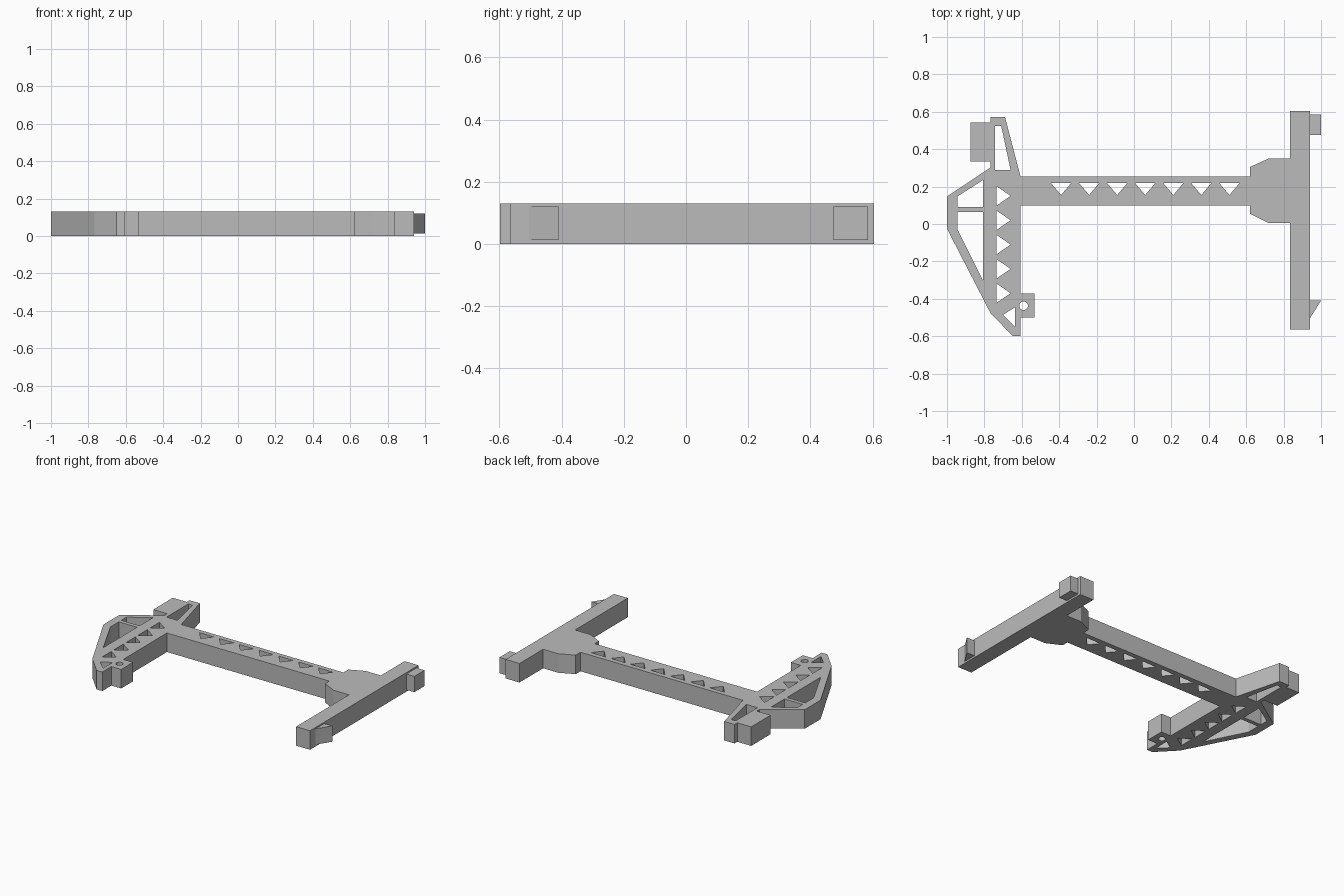
import bpy, bmesh, math

cube = bpy.data.objects.get("Cube")
if cube:
    bpy.data.objects.remove(cube, do_unlink=True)

HEIGHT = 0.13

grey = bpy.data.materials.new("plain_grey")
grey.use_nodes = True
grey.diffuse_color = (0.5, 0.5, 0.5, 1)
grey.node_tree.nodes["Principled BSDF"].inputs["Base Color"].default_value = (0.5, 0.5, 0.5, 1)


def plate(name, outline, holes=(), z0=0.0, z1=HEIGHT):
    """Extrude a flat outline with through holes into a solid plate."""
    curve = bpy.data.curves.new(name, 'CURVE')
    curve.dimensions = '2D'
    curve.fill_mode = 'BOTH'
    curve.extrude = (z1 - z0) / 2
    for loop in [outline, *holes]:
        spline = curve.splines.new('POLY')
        spline.points.add(len(loop) - 1)
        for point, (x, y) in zip(spline.points, loop):
            point.co = (x, y, 0, 1)
        spline.use_cyclic_u = True
    temp = bpy.data.objects.new(name + "_profile", curve)
    bpy.context.collection.objects.link(temp)
    graph = bpy.context.evaluated_depsgraph_get()
    mesh = bpy.data.meshes.new_from_object(temp.evaluated_get(graph))
    bpy.data.objects.remove(temp, do_unlink=True)
    bpy.data.curves.remove(curve)

    bm = bmesh.new()
    bm.from_mesh(mesh)
    bmesh.ops.remove_doubles(bm, verts=bm.verts, dist=0.0001)
    bmesh.ops.translate(bm, verts=bm.verts, vec=(0, 0, (z0 + z1) / 2))
    bmesh.ops.recalc_face_normals(bm, faces=bm.faces)
    for face in bm.faces:
        face.smooth = False
    bm.to_mesh(mesh)
    bm.free()
    mesh.name = name
    mesh.materials.clear()
    mesh.materials.append(grey)
    obj = bpy.data.objects.new(name, mesh)
    bpy.context.collection.objects.link(obj)
    return obj


def rect(x0, x1, y0, y1):
    return [(x0, y0), (x1, y0), (x1, y1), (x0, y1)]


def circle(x, y, r, n=24):
    return [(x + r * math.cos(2 * math.pi * i / n), y + r * math.sin(2 * math.pi * i / n))
            for i in range(n)]


# Long beam with a row of triangular cut-outs
beam_holes = []
for i in range(7):
    x = -0.39 + 0.15 * i
    beam_holes.append([(x - 0.055, 0.22), (x + 0.055, 0.22), (x, 0.155)])
plate("main_beam", rect(-0.607, 0.62, 0.10, 0.253), beam_holes)

# Hub widening from the beam to the end bar
plate("hub", [(0.62, 0.055), (0.72, 0.005), (0.835, 0.005),
              (0.835, 0.35), (0.72, 0.35), (0.62, 0.305)])

# End bar with its two small tabs
plate("end_bar", rect(0.835, 0.94, -0.565, 0.605))
plate("square_tab", rect(0.94, 1.0, 0.475, 0.585), z0=0.012, z1=0.12)
plate("wedge_tab", [(0.94, -0.505), (1.0, -0.41), (0.94, -0.41)], z0=0.012, z1=0.12)

# Column with triangular cut-outs, pointed foot and drilled lug
column_holes = [circle(-0.59, -0.437, 0.023),
                [(-0.70, -0.485), (-0.635, -0.445), (-0.635, -0.55)]]
for i in range(5):
    y = 0.15 - 0.13 * i
    column_holes.append([(-0.735, y - 0.052), (-0.66, y), (-0.735, y + 0.052)])
plate("column", [(-0.768, 0.255), (-0.768, -0.475), (-0.65, -0.598), (-0.607, -0.598),
                 (-0.607, -0.5), (-0.533, -0.5), (-0.533, -0.372), (-0.607, -0.372),
                 (-0.607, 0.255)], column_holes)

# Side frame with two openings
plate("side_frame", [(-0.768, 0.302), (-1.0, 0.147), (-1.0, -0.025), (-0.768, -0.475)],
      [[(-0.807, 0.235), (-0.945, 0.147), (-0.945, 0.09), (-0.807, 0.09)],
       [(-0.807, 0.063), (-0.945, 0.063), (-0.945, -0.027), (-0.807, -0.302)]])

# Tapered fin with one opening, and the block beside it
plate("fin", [(-0.768, 0.255), (-0.607, 0.255), (-0.69, 0.573), (-0.768, 0.573)],
      [[(-0.743, 0.29), (-0.66, 0.29), (-0.71, 0.525), (-0.743, 0.525)]])
plate("fin_block", rect(-0.873, -0.768, 0.333, 0.543))
